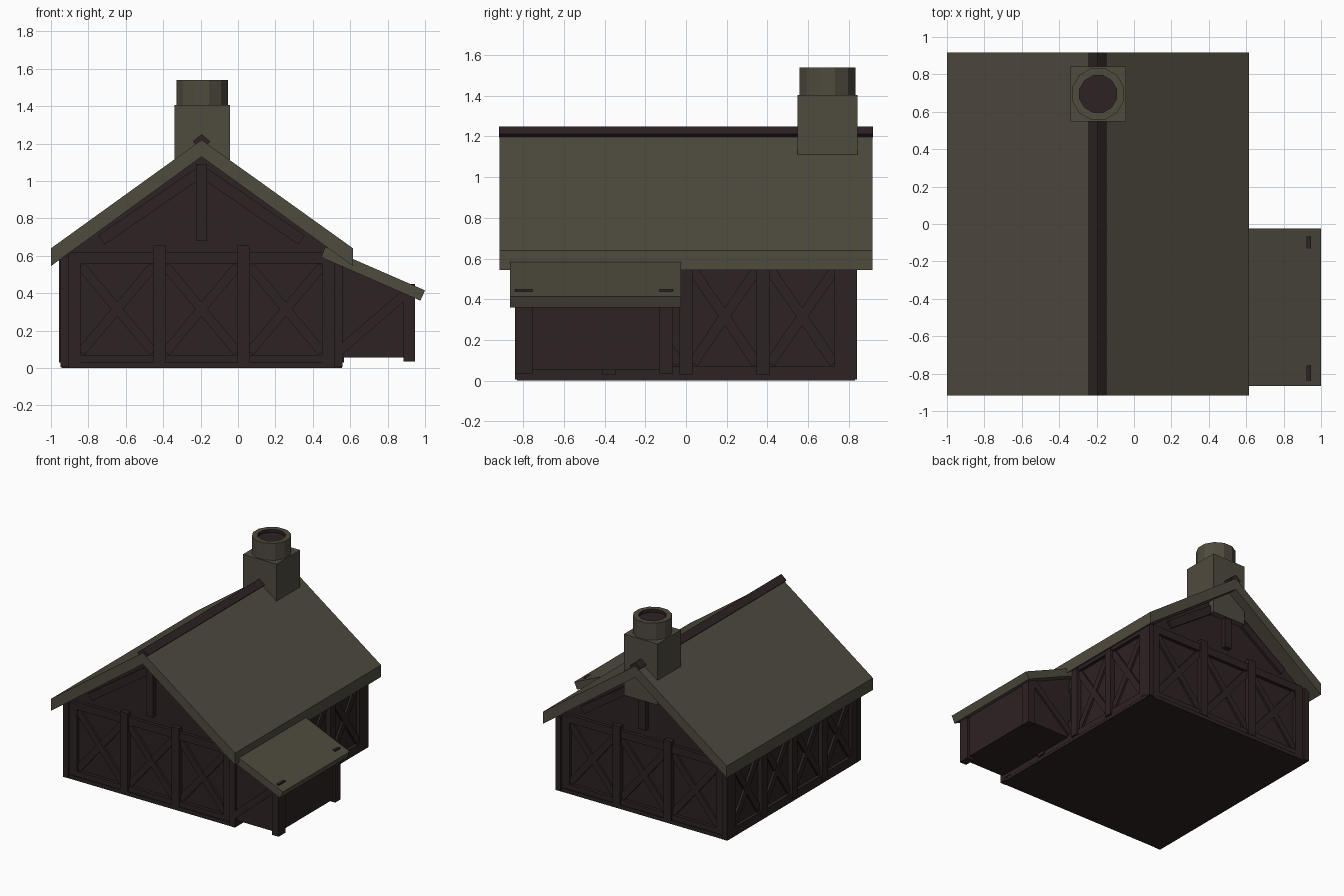
import bpy, bmesh, math
from mathutils import Vector

if "Cube" in bpy.data.objects:
    bpy.data.objects.remove(bpy.data.objects["Cube"])


def material(name, rgb):
    m = bpy.data.materials.new(name)
    m.use_nodes = True
    m.diffuse_color = (*rgb, 1)
    m.node_tree.nodes["Principled BSDF"].inputs["Base Color"].default_value = (*rgb, 1)
    return m


STONE = material("grey olive stone", (0.078, 0.070, 0.049))
WOOD = material("dark brown wood", (0.027, 0.016, 0.0172))


def finish(name, bm, *mats):
    bmesh.ops.recalc_face_normals(bm, faces=bm.faces)
    me = bpy.data.meshes.new(name)
    bm.to_mesh(me)
    bm.free()
    for m in mats:
        me.materials.append(m)
    ob = bpy.data.objects.new(name, me)
    bpy.context.collection.objects.link(ob)
    return ob


def prism(name, pts, a, b, mat=WOOD, axis="y"):
    """Extrude a profile (horizontal, z) from a to b along the axis."""
    bm = bmesh.new()
    rings = []
    for d in (a, b):
        rings.append([bm.verts.new((u, d, z) if axis == "y" else (d, u, z)) for u, z in pts])
        bm.faces.new(rings[-1])
    n = len(pts)
    for i in range(n):
        j = (i + 1) % n
        bm.faces.new((rings[0][i], rings[0][j], rings[1][j], rings[1][i]))
    return finish(name, bm, mat)


def rect(u0, u1, z0, z1):
    return [(u0, z0), (u1, z0), (u1, z1), (u0, z1)]


def box(name, x0, x1, y0, y1, z0, z1, mat=WOOD):
    return prism(name, rect(x0, x1, z0, z1), y0, y1, mat)


def bar(p, q, w):
    """Profile of a slanted bar of width w."""
    p, q = Vector(p), Vector(q)
    d = (q - p).normalized() * w / 2
    n = Vector((-d.y, d.x))
    return [tuple(v) for v in (p - n, q - n, q + n, p + n)]


# Main walls and base slab
RIDGE, X0, X1 = -0.195, -0.95, 0.56
WALL_Y = 0.795
prism("main_walls", [(X0 + .03, .02), (X1 - .03, .02), (X1 - .03, .62), (RIDGE, 1.15), (X0 + .03, .62)],
      -WALL_Y, WALL_Y)
box("base_slab", X0 + .005, X1 - .005, -.83, .83, 0, .03)

# Corner posts
for x in (X0, X1 - .045):
    for y in (-.84, .795):
        box("corner_post", x, x + .045, y, y + .045, .005, .6)


def framed_wall(side, axis, inner, sign, edges, studs, half):
    """Sill, beam, studs and crossed braces on one wall."""
    def add(part, pts, depth):
        prism(side + "_" + part, pts, inner, inner + sign * depth, WOOD, axis)
    lo, hi = edges
    add("sill", rect(lo, hi, .02, .07), .026)
    add("beam", rect(lo, hi, .56, .62), .026)
    for u in (lo + .033, hi - .033):
        add("end_stud", rect(u - half, u + half, .03, .6), .028)
    for u in studs:
        add("stud", rect(u - half, u + half, .03, .655 if axis == "y" else .6), .038)
    marks = [lo + .033] + studs + [hi - .033]
    for a, b in zip(marks, marks[1:]):
        a, b = a + half, b - half
        add("brace", bar((a, .085), (b, .545), .05), .016)
        add("brace", bar((a, .545), (b, .085), .05), .018)


for side, s in (("front", -1), ("back", 1)):
    framed_wall(side, "y", s * WALL_Y, s, (X0 + .045, X1 - .045), [-.42, .03], .033)
    # Gable king post and slanted braces
    y0 = s * (WALL_Y - .005)
    prism(side + "_king_post", rect(RIDGE - .03, RIDGE + .03, .68, 1.09), y0, s * .83)
    for m in (-1, 1):
        prism(side + "_gable_brace", bar((RIDGE + m * .535, .685), (RIDGE + m * .01, 1.045), .06), y0, s * .815)

for side, x, s in (("left_side", X1 - .03, 1), ("right_side", X0 + .03, -1)):
    framed_wall(side, "x", x, s, (-.795, .795), [-.38, 0, .38], .033)

# Main roof and ridge cap
prism("main_roof", [(-1, .545), (RIDGE, 1.13), (.615, .545), (.615, .64), (RIDGE, 1.22), (-1, .64)],
      -.917, .917, STONE)
prism("ridge_cap", [(-.242, 1.212), (-.225, 1.195), (RIDGE, 1.215), (-.165, 1.195), (-.148, 1.212),
                    (RIDGE, 1.25)], -.918, .918)

# Lean-to
prism("lean_to_walls", [(.5, .055), (.925, .055), (.925, .415), (.5, .58)], -.82, -.085)
for y0, y1 in ((-.84, -.755), (-.13, -.065)):
    box("lean_to_post", .885, .945, y0, y1, .035, .45)
for y in (-.835, -.09):
    prism("lean_to_brace", bar((.54, .09), (.9, .4), .05), y, y + .02)
prism("lean_to_roof", [(.465, .648), (1, .415), (.975, .36), (.445, .592)], -.865, -.025, STONE)

# Chimney block
CX, CY = -.192, .695
box("chimney_block", CX - .148, CX + .148, CY - .148, CY + .148, .92, 1.405, STONE)

# Chimney pot with a dark recessed mouth
bm = bmesh.new()
rings = []
for r, z in ((.143, 1.4), (.143, 1.54), (.102, 1.54), (.102, 1.515)):
    ring = []
    for i in range(12):
        t = math.radians(15 + 30 * i)
        ring.append(bm.verts.new((CX + r * math.cos(t), CY + r * math.sin(t), z)))
    rings.append(ring)
for k in range(3):
    for i in range(12):
        j = (i + 1) % 12
        f = bm.faces.new((rings[k][i], rings[k][j], rings[k + 1][j], rings[k + 1][i]))
        f.material_index = 1 if k == 2 else 0
bm.faces.new(rings[0])
bm.faces.new(rings[3]).material_index = 1
finish("chimney_pot", bm, STONE, WOOD)
